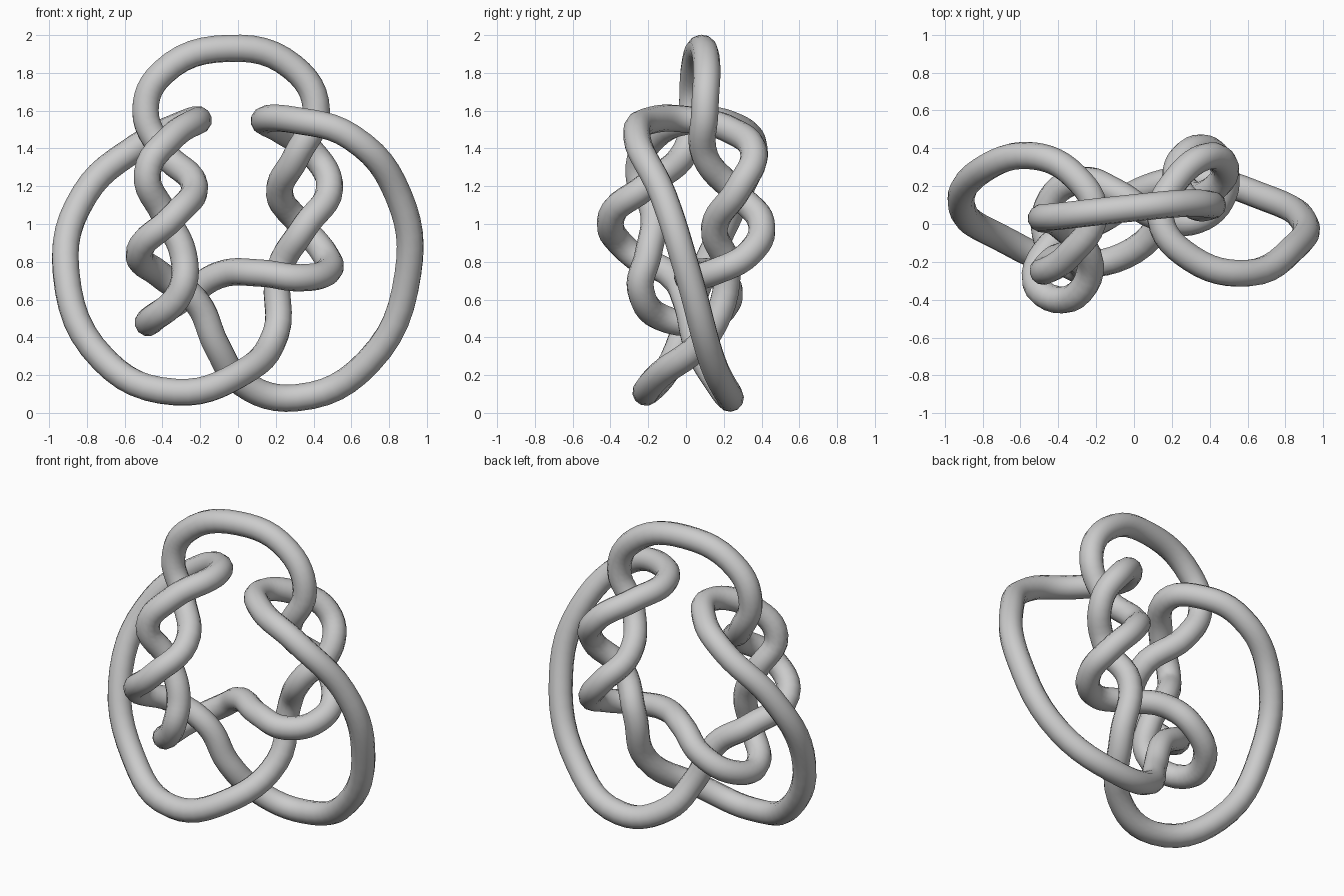
import bpy

# Centreline of the single closed knotted tube
path = [
    # left big loop, from the bottom crossing up and round
    (0.00, -0.14, 0.20), (-0.33, -0.21, 0.11), (-0.71, -0.07, 0.28), (-0.91, 0.09, 0.74),
    (-0.81, 0.28, 1.16), (-0.53, 0.36, 1.41), (-0.31, 0.25, 1.52),
    # left twist, outer strand
    (-0.21, 0.06, 1.55), (-0.35, -0.17, 1.46), (-0.48, -0.25, 1.27), (-0.39, -0.17, 1.05),
    (-0.29, -0.20, 0.84), (-0.30, -0.24, 0.65), (-0.46, -0.09, 0.49),
    # low bar running behind to the right
    (-0.44, 0.13, 0.51), (-0.27, 0.23, 0.62), (-0.10, 0.17, 0.73), (0.12, 0.04, 0.74),
    (0.33, 0.02, 0.715), (0.475, 0.16, 0.75),
    # right twist, inner strand
    (0.46, 0.33, 0.84), (0.33, 0.40, 1.00), (0.22, 0.27, 1.16), (0.31, 0.10, 1.36),
    # top arch
    (0.415, 0.10, 1.60), (0.29, 0.11, 1.83), (-0.05, 0.08, 1.93), (-0.40, 0.04, 1.80),
    (-0.49, 0.03, 1.60),
    # left twist, inner strand
    (-0.40, 0.00, 1.39), (-0.23, -0.21, 1.20), (-0.34, -0.395, 1.04), (-0.52, -0.31, 0.86),
    (-0.41, -0.08, 0.73), (-0.22, 0.00, 0.59), (-0.11, 0.06, 0.35),
    # right big loop
    (0.02, 0.17, 0.16), (0.31, 0.235, 0.08), (0.69, 0.14, 0.27), (0.90, 0.01, 0.74),
    (0.85, -0.12, 1.15), (0.60, -0.26, 1.46), (0.30, -0.18, 1.55),
    # right twist, outer strand
    (0.14, 0.03, 1.55), (0.22, 0.23, 1.50), (0.40, 0.36, 1.37), (0.485, 0.28, 1.19),
    (0.35, 0.15, 0.98), (0.22, 0.22, 0.76), (0.20, 0.12, 0.42),
]
curve = bpy.data.curves.new("knot_tube", "CURVE")
curve.dimensions = "3D"
curve.resolution_u = 6
curve.bevel_depth = 0.072
curve.bevel_resolution = 4
spline = curve.splines.new("BEZIER")
spline.bezier_points.add(len(path) - 1)
for bp, co in zip(spline.bezier_points, path):
    bp.co = co
    bp.handle_left_type = bp.handle_right_type = "AUTO"
spline.use_cyclic_u = True
spline.use_smooth = True

knot = bpy.data.objects.new("knot_tube", curve)
bpy.context.collection.objects.link(knot)

# Turn the tube into a smooth mesh
bpy.context.view_layer.objects.active = knot
knot.select_set(True)
bpy.ops.object.convert(target="MESH")
bpy.ops.object.shade_smooth()
